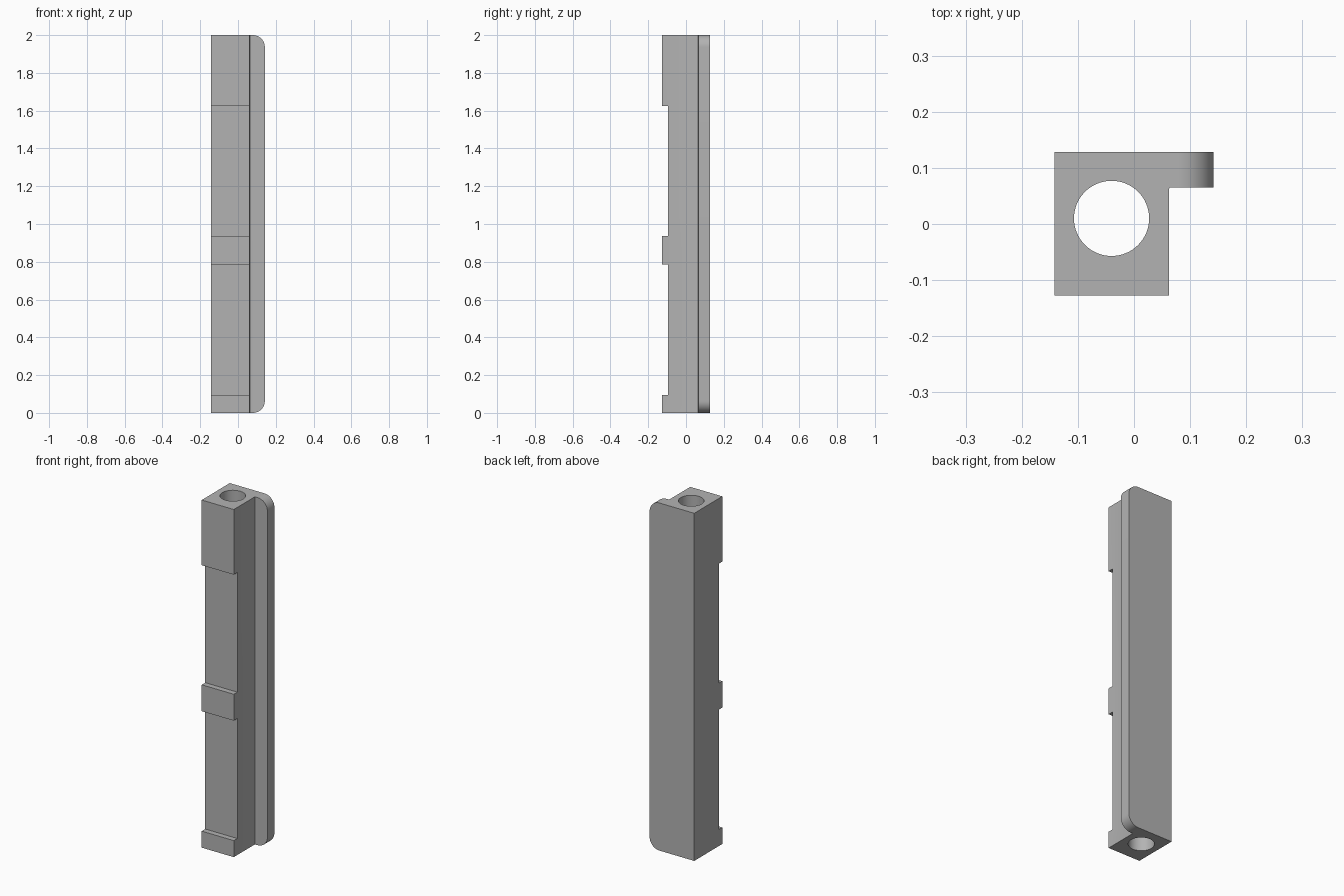
import bpy, bmesh, math
from mathutils import Vector

cube = bpy.data.objects.get("Cube")
if cube:
    bpy.data.objects.remove(cube, do_unlink=True)

grey = bpy.data.materials.new("plain grey")
grey.use_nodes = True
grey.diffuse_color = (0.45, 0.45, 0.45, 1)
grey.node_tree.nodes["Principled BSDF"].inputs["Base Color"].default_value = grey.diffuse_color

LEFT, RIGHT, EDGE = -0.142, 0.062, 0.142
FRONT, RECESS, STEP, BACK = -0.127, -0.095, 0.065, 0.128
HEIGHT = 2.0


def make_object(name, bm):
    bmesh.ops.recalc_face_normals(bm, faces=bm.faces)
    mesh = bpy.data.meshes.new(name)
    bm.to_mesh(mesh)
    bm.free()
    mesh.materials.append(grey)
    obj = bpy.data.objects.new(name, mesh)
    bpy.context.collection.objects.link(obj)
    return obj


def cut(target, cutter):
    """Subtract the cutter from the target, then discard the cutter."""
    cutter.hide_render = True
    mod = target.modifiers.new("cut", 'BOOLEAN')
    mod.operation = 'DIFFERENCE'
    mod.solver = 'EXACT'
    mod.object = cutter
    bpy.ops.object.select_all(action='DESELECT')
    bpy.context.view_layer.objects.active = target
    target.select_set(True)
    bpy.ops.object.modifier_apply(modifier=mod.name)
    bpy.data.objects.remove(cutter, do_unlink=True)


# L-shaped bar: square post with a side flange
bm = bmesh.new()
section = [(LEFT, FRONT), (RIGHT, FRONT), (RIGHT, STEP), (EDGE, STEP),
           (EDGE, BACK), (LEFT, BACK)]
base = bm.faces.new([bm.verts.new((x, y, 0)) for x, y in section])
top = bmesh.ops.extrude_face_region(bm, geom=[base])["geom"]
bmesh.ops.translate(bm, vec=(0, 0, HEIGHT),
                    verts=[v for v in top if isinstance(v, bmesh.types.BMVert)])

# Rounded flange corners
corners = [e for e in bm.edges if all(abs(v.co.x - EDGE) < 0.001 for v in e.verts)
           and abs(e.verts[0].co.z - e.verts[1].co.z) < 0.001]
bmesh.ops.bevel(bm, geom=corners, offset=0.063, segments=12, profile=0.5, affect='EDGES')

# Tiny fillet where the flange meets the post
inner = [e for e in bm.edges if all((v.co.xy - Vector((RIGHT, STEP))).length < 0.001
                                    for v in e.verts)]
bmesh.ops.bevel(bm, geom=inner, offset=0.004, segments=3, profile=0.5, affect='EDGES')
bar = make_object("flanged_bar", bm)

# Two shallow recesses across the front, leaving three pads
for low, high in [(0.095, 0.785), (0.937, 1.625)]:
    bm = bmesh.new()
    bmesh.ops.create_cube(bm, size=1)
    depth = 0.1
    bmesh.ops.scale(bm, vec=(0.5, depth, high - low), verts=bm.verts)
    bmesh.ops.translate(bm, vec=(0, RECESS - depth / 2, (low + high) / 2), verts=bm.verts)
    cut(bar, make_object("recess_cutter", bm))

# Round bore through the whole length
bm = bmesh.new()
bmesh.ops.create_cone(bm, cap_ends=True, segments=64, radius1=0.067, radius2=0.067,
                      depth=HEIGHT + 0.2)
bmesh.ops.translate(bm, vec=(-0.04, 0.01, HEIGHT / 2), verts=bm.verts)
cut(bar, make_object("bore_cutter", bm))

bpy.ops.object.shade_smooth_by_angle(angle=math.radians(30))
